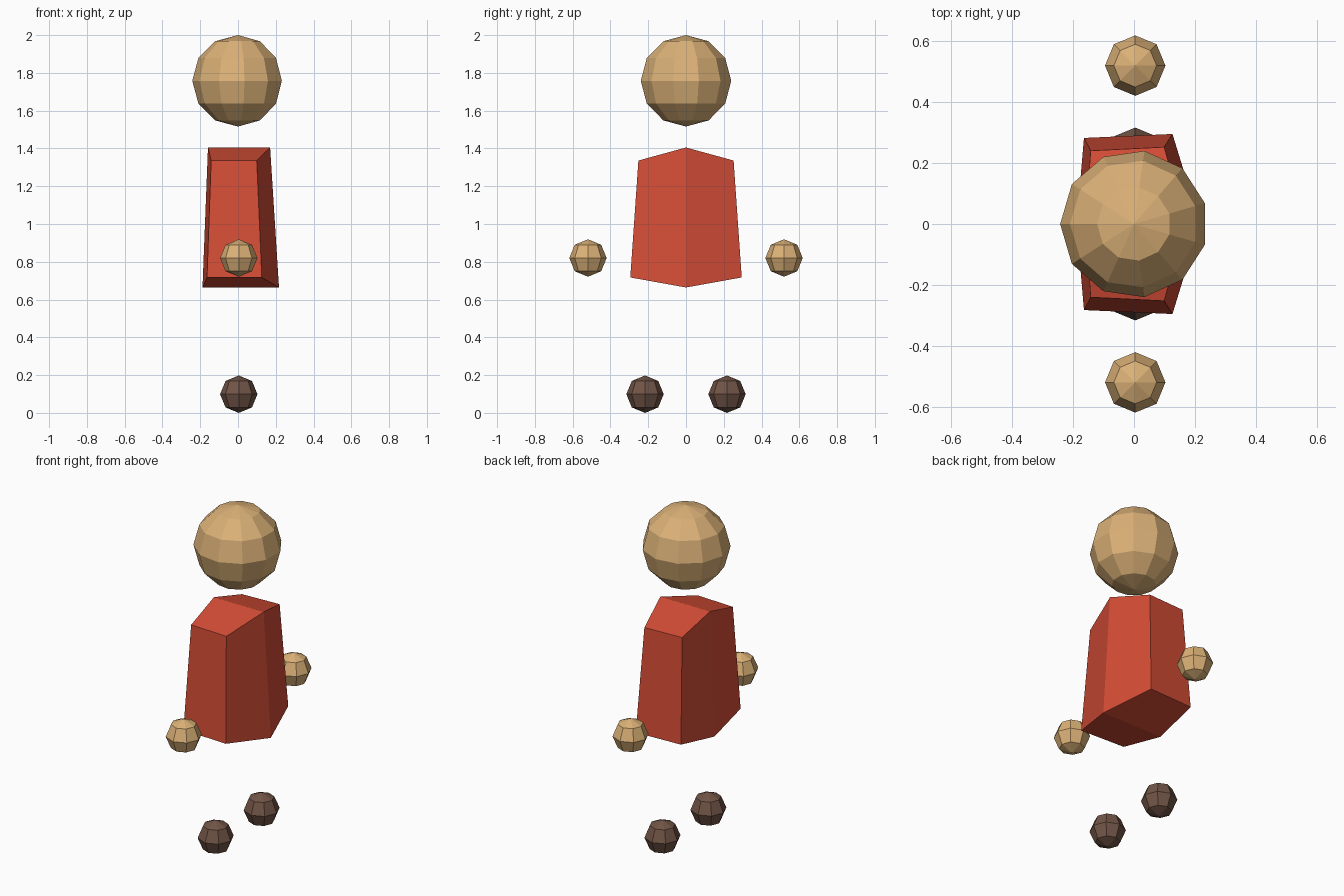
import bpy, bmesh, math
from mathutils import Matrix

cube = bpy.data.objects.get("Cube")
if cube:
    bpy.data.objects.remove(cube, do_unlink=True)


def material(name, rgb):
    m = bpy.data.materials.new(name)
    m.use_nodes = True
    m.diffuse_color = (*rgb, 1)
    bsdf = next(n for n in m.node_tree.nodes if n.type == 'BSDF_PRINCIPLED')
    bsdf.inputs["Base Color"].default_value = (*rgb, 1)
    return m


skin = material("skin", (0.71, 0.44, 0.185))
red = material("red cloth", (0.66, 0.074, 0.037))
brown = material("brown leather", (0.165, 0.089, 0.061))


def finish(bm, name, mat, location=(0, 0, 0)):
    bmesh.ops.recalc_face_normals(bm, faces=bm.faces[:])
    mesh = bpy.data.meshes.new(name)
    bm.to_mesh(mesh)
    bm.free()
    mesh.materials.append(mat)
    ob = bpy.data.objects.new(name, mesh)
    ob.location = location
    bpy.context.collection.objects.link(ob)
    return ob


def ball(name, mat, location, radius, segments, rings):
    """Flat-shaded ball, turned so one column of corners points to -x."""
    bm = bmesh.new()
    bmesh.ops.create_uvsphere(bm, u_segments=segments, v_segments=rings, radius=radius)
    v = max(bm.verts, key=lambda v: v.co.xy.length)
    turn = math.pi - math.atan2(v.co.y, v.co.x)
    bmesh.ops.rotate(bm, verts=bm.verts[:], matrix=Matrix.Rotation(turn, 3, 'Z'))
    return finish(bm, name, mat, location)


# Head
ball("head", skin, (0, 0, 1.758), 0.242, 11, 6)

# Hands and feet, one each side
for side, s in (("front", -1), ("back", 1)):
    ball(side + "_hand", skin, (0.004, s * 0.519, 0.82), 0.099, 8, 4)
    ball(side + "_foot", brown, (0.004, s * 0.217, 0.099), 0.099, 8, 4)

# Torso: six-sided tapered block with a ridge along x at both ends
bottom = [(-0.188, 0, 0.664), (-0.164, -0.282, 0.717), (0.126, -0.295, 0.717),
          (0.217, 0, 0.664), (0.126, 0.295, 0.717), (-0.164, 0.282, 0.717)]
top = [(-0.159, 0, 1.405), (-0.142, -0.24, 1.336), (0.099, -0.252, 1.336),
       (0.170, 0, 1.405), (0.099, 0.252, 1.336), (-0.142, 0.24, 1.336)]
bm = bmesh.new()
rings = [[bm.verts.new(p) for p in ring] for ring in (bottom, top)]
for i in range(6):
    j = (i + 1) % 6
    bm.faces.new((rings[0][i], rings[0][j], rings[1][j], rings[1][i]))
for r in rings:
    bm.faces.new((r[0], r[1], r[2], r[3]))
    bm.faces.new((r[3], r[4], r[5], r[0]))
finish(bm, "torso", red)
